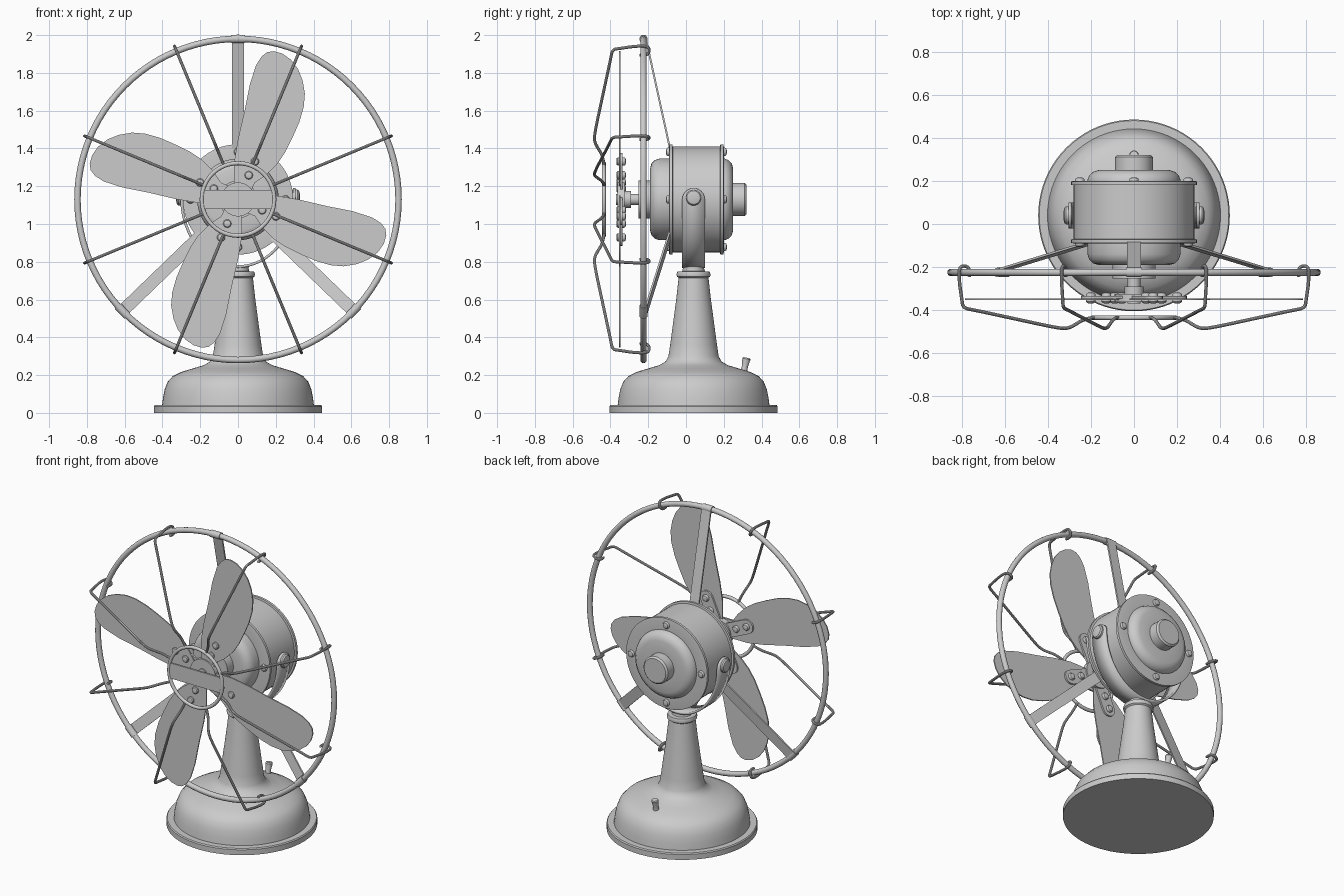
import bpy, bmesh, math
from mathutils import Vector, Matrix

if "Cube" in bpy.data.objects:
    bpy.data.objects.remove(bpy.data.objects["Cube"])

AXIS_Z = 1.13      # height of the fan shaft
BASE_Y = 0.04      # depth of the stand centre
grey = bpy.data.materials.new("grey_metal")
grey.diffuse_color = (0.6, 0.6, 0.6, 1)
grey.use_nodes = True
grey.node_tree.nodes["Principled BSDF"].inputs["Base Color"].default_value = grey.diffuse_color


def finish(name, bm, smooth=True):
    bmesh.ops.recalc_face_normals(bm, faces=bm.faces)
    me = bpy.data.meshes.new(name)
    bm.to_mesh(me)
    bm.free()
    ob = bpy.data.objects.new(name, me)
    bpy.context.collection.objects.link(ob)
    me.materials.append(grey)
    if smooth:
        bpy.ops.object.select_all(action='DESELECT')
        ob.select_set(True)
        bpy.context.view_layer.objects.active = ob
        bpy.ops.object.shade_smooth_by_angle(angle=math.radians(35))
    return ob


def lathe(name, profile, origin, direction=(0, 0, 1), seg=64):
    """Revolve (radius, height) points about a direction; ends are capped."""
    bm = bmesh.new()
    rot = Vector((0, 0, 1)).rotation_difference(Vector(direction)).to_matrix()
    rings = []
    for r, h in profile:
        rings.append([bm.verts.new(rot @ Vector((r * math.cos(2 * math.pi * i / seg),
                                                 r * math.sin(2 * math.pi * i / seg), h)) + Vector(origin))
                      for i in range(seg)])
    for a, b in zip(rings, rings[1:]):
        for i in range(seg):
            j = (i + 1) % seg
            bm.faces.new((a[i], a[j], b[j], b[i]))
    bm.faces.new(rings[0])
    bm.faces.new(rings[-1])
    return finish(name, bm)


def tube(name, pts, radius, closed=False, kind='POLY', seg=4):
    """Round wire along a path, turned into a mesh."""
    cu = bpy.data.curves.new(name, 'CURVE')
    cu.dimensions = '3D'
    cu.bevel_depth = radius
    cu.bevel_resolution = seg
    cu.use_fill_caps = True
    cu.resolution_u = 5
    sp = cu.splines.new(kind)
    sp.points.add(len(pts) - 1)
    for p, co in zip(sp.points, pts):
        p.co = (*co, 1)
    sp.use_cyclic_u = closed
    if kind == 'NURBS':
        sp.order_u = 3
        sp.use_endpoint_u = True
    tmp = bpy.data.objects.new(name, cu)
    bpy.context.collection.objects.link(tmp)
    bpy.context.view_layer.update()
    me = bpy.data.meshes.new_from_object(tmp.evaluated_get(bpy.context.evaluated_depsgraph_get()))
    bm = bmesh.new()
    bm.from_mesh(me)
    bpy.data.objects.remove(tmp)
    return finish(name, bm)


def polar(r, deg, y):
    a = math.radians(deg)
    return Vector((r * math.cos(a), y, AXIS_Z + r * math.sin(a)))


def circle(r, y, n):
    return [polar(r, 360 * i / n, y) for i in range(n)]


def plate(name, outline, y, thick, turn=0):
    """Flat plate from an (x, z) outline around the shaft."""
    bm = bmesh.new()
    vs = [bm.verts.new((x, y - thick / 2, z)) for x, z in outline]
    f = bm.faces.new(vs)
    ext = bmesh.ops.extrude_face_region(bm, geom=[f])
    bmesh.ops.translate(bm, vec=(0, thick, 0), verts=[v for v in ext['geom'] if isinstance(v, bmesh.types.BMVert)])
    bm.transform(Matrix.Translation((0, 0, AXIS_Z)) @ Matrix.Rotation(-math.radians(turn), 4, 'Y'))
    return finish(name, bm)


def rivet(name, origin, direction, r, h):
    lathe(name, [(r, 0), (r, h * .5), (r * .8, h * .85), (r * .4, h)], origin, direction, 16)


# Stand: flared base and column
lathe("base_foot", [(.445, 0), (.445, .035), (.44, .042), (.39, .042)], (0, BASE_Y, 0), seg=80)
lathe("base_column", [(.402, .04), (.397, .08), (.388, .125), (.372, .165), (.345, .195), (.30, .217),
                      (.24, .235), (.18, .253), (.148, .272), (.133, .30), (.124, .36), (.108, .48),
                      (.092, .6), (.079, .715), (.088, .722), (.09, .735), (.085, .748), (.06, .75),
                      (.056, .765), (.06, .78)], (0, BASE_Y, 0), seg=80)

# Switch on the back of the base
lathe("switch", [(.035, -.02), (.035, .01), (.018, .012), (.016, .035), (.022, .075), (.018, .082)],
      (0, .305, .212), (0, .2, 1), 20)

# Motor housing along the shaft
lathe("motor_body", [(.1, -.252), (.1, -.19), (.165, -.19), (.19, -.183), (.208, -.165), (.216, -.14), (.216, -.09),
                     (.28, -.09), (.292, -.088), (.292, -.072), (.28, -.07), (.28, .18), (.292, .182), (.292, .198),
                     (.28, .2), (.216, .2), (.216, .205), (.208, .225), (.19, .242), (.165, .25), (.088, .25),
                     (.088, .31), (.078, .32)], (0, 0, AXIS_Z), (0, 1, 0))
lathe("shaft", [(.03, -.37), (.03, -.2)], (0, 0, AXIS_Z), (0, 1, 0), 24)
for k in range(4):
    rivet("rear_rivet", polar(.252, 90 * k, .198), (0, 1, 0), .022, .018)
    rivet("front_rivet", polar(.252, 90 * k, -.088), (0, -1, 0), .022, .018)

# Yoke strap carrying the motor
path = [(-.298, s, math.sqrt(max(.06 ** 2 - s * s, 1e-6))) for s in (.06, .056, .045, .03, .015)]
path += [(-.298 * math.cos(math.pi * i / 32), -.355 * math.sin(math.pi * i / 32), .06) for i in range(33)]
path += [(-x, z, w) for x, z, w in path[4::-1]]
bm = bmesh.new()
rows = [[bm.verts.new((x, BASE_Y + sgn * w, AXIS_Z + z)) for sgn in (-1, 1)] for x, z, w in path]
for a, b in zip(rows, rows[1:]):
    bm.faces.new((a[0], a[1], b[1], b[0]))
yoke = finish("yoke", bm)
mod = yoke.modifiers.new("thickness", 'SOLIDIFY')
mod.thickness = .014
mod.offset = 0
for s in (-1, 1):
    lathe("pivot_knob", [(.042, 0), (.042, .03), (.036, .038), (.02, .042)],
          (s * .285, BASE_Y, AXIS_Z + .01), (s, 0, 0), 24)

# Blades, with brackets and rivets
leaf = [(-.02, .08), (-.02, .2), (.0, .32), (.035, .47), (.063, .61), (.095, .71), (.125, .757), (.155, .78),
        (.19, .785), (.235, .772), (.28, .74), (.318, .69), (.342, .63), (.354, .56), (.348, .49), (.325, .41),
        (.29, .33), (.25, .25), (.21, .19), (.15, .13), (.06, .07)]
arm = [(0, -.045), (.22, -.045)] + [(.22 + .045 * math.sin(t * math.pi / 8), -.045 * math.cos(t * math.pi / 8))
                                   for t in range(1, 8)] + [(.22, .045), (0, .045)]
for k in range(4):
    plate("blade", leaf, -.35, .008, 90 * k)
    plate("blade_bracket", arm, -.341, .012, 66 + 90 * k)
    for r in (.14, .22):
        rivet("bracket_rivet", polar(r, 66 + 90 * k, -.336), (0, 1, 0), .022, .018)
        rivet("blade_rivet", polar(r, 66 + 90 * k, -.353), (0, -1, 0), .022, .016)
lathe("blade_hub", [(.09, -.362), (.09, -.325), (.045, -.325), (.045, -.29)], (0, 0, AXIS_Z), (0, 1, 0), 32)

# Guard: outer ring, centre ring, badge bar and eight bent wires
tube("guard_ring", circle(.85, -.225, 96), .017, True)
tube("centre_ring", circle(.192, -.435, 64), .011, True)
plate("centre_bar", [(-.185, -.05), (.185, -.05), (.185, .05), (-.185, .05)], -.436, .012)
wire = [(.192, -.432), (.25, -.44), (.3, -.47), (.335, -.486), (.39, -.482), (.6, -.44), (.8, -.4), (.86, -.39),
        (.865, -.35), (.877, -.28), (.88, -.215), (.868, -.195), (.84, -.195), (.824, -.215), (.828, -.245)]
for k in range(8):
    tube("guard_wire", [polar(r, 22.5 + 45 * k, y) for r, y in wire], .008, kind='NURBS', seg=3)

# Three flat struts from the motor to the ring, with clasps
for ang in (90, 224, 316):
    bm = bmesh.new()
    bmesh.ops.create_cube(bm, size=1)
    a, b = polar(.27, ang, -.085), polar(.85, ang, -.212)
    d = (b - a).normalized()
    side = Vector((-math.sin(math.radians(ang)), 0, math.cos(math.radians(ang))))
    up = d.cross(side)
    m = Matrix((d * (b - a).length, side * .066, up * .01)).transposed().to_4x4()
    bm.transform(Matrix.Translation((a + b) / 2) @ m)
    finish("strut", bm)
    tube("strut_clasp", [polar(.85, ang + t, -.225) for t in (-2.4, -1.2, 0, 1.2, 2.4)], .022)
